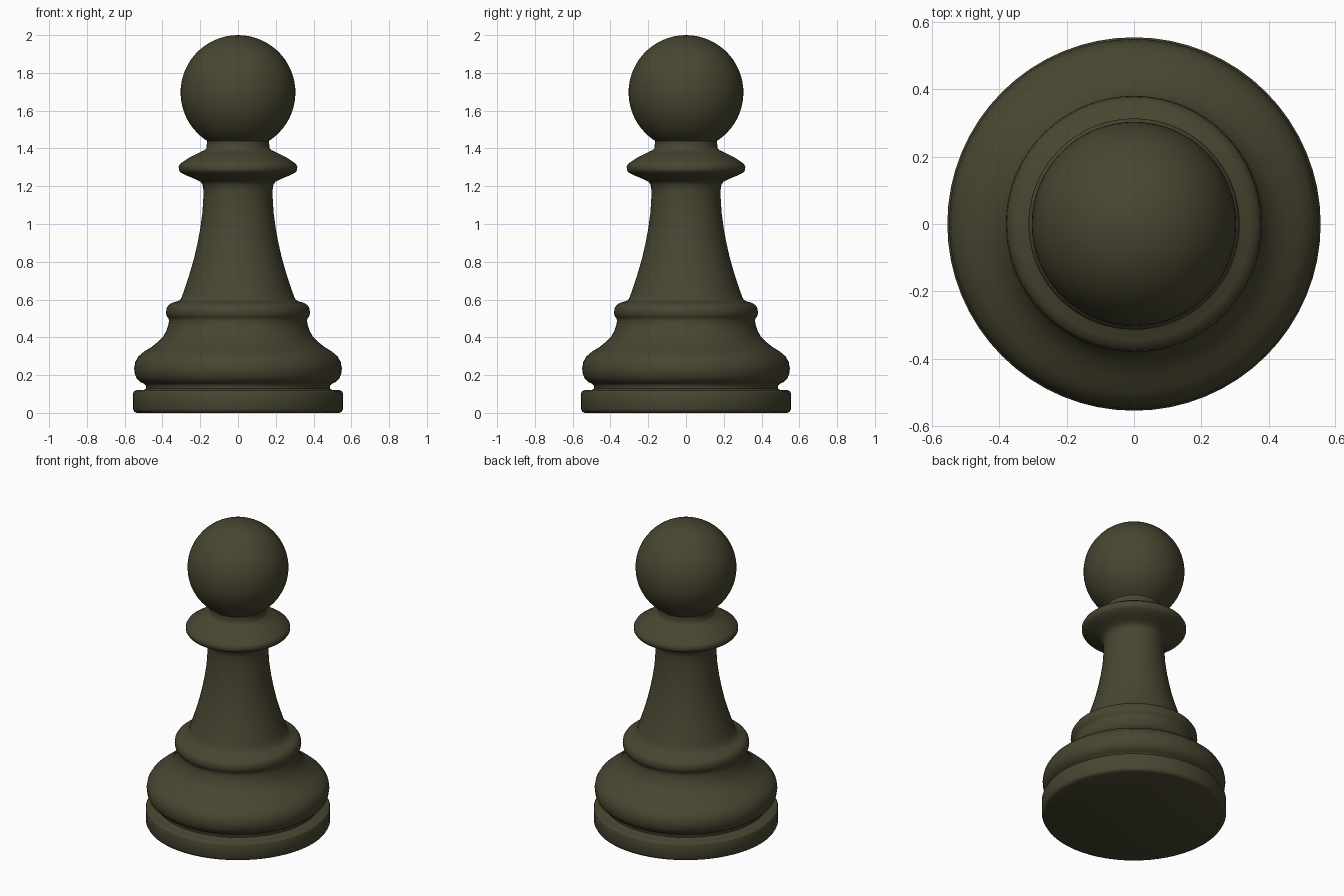
import bpy, bmesh, math

wood = bpy.data.materials.new("dark olive")
wood.diffuse_color = (0.065, 0.060, 0.030, 1)
SEGMENTS = 64


def lathe(name, profile):
    """Spin a (radius, height) profile around z."""
    bm = bmesh.new()
    verts = [bm.verts.new((r, 0, z)) for r, z in profile]
    edges = [bm.edges.new(p) for p in zip(verts, verts[1:])]
    bmesh.ops.spin(bm, geom=verts + edges, cent=(0, 0, 0), axis=(0, 0, 1),
                   angle=math.tau, steps=SEGMENTS)
    bmesh.ops.remove_doubles(bm, verts=bm.verts, dist=1e-4)
    bmesh.ops.recalc_face_normals(bm, faces=bm.faces)
    mesh = bpy.data.meshes.new(name)
    bm.to_mesh(mesh)
    bm.free()
    mesh.materials.append(wood)
    obj = bpy.data.objects.new(name, mesh)
    bpy.context.collection.objects.link(obj)
    bpy.ops.object.select_all(action='DESELECT')
    obj.select_set(True)
    bpy.context.view_layer.objects.active = obj
    bpy.ops.object.shade_smooth_by_angle(angle=math.radians(50))


# One continuous turned outline, listed part by part from the bottom up
foot = [(0, 0), (0.535, 0), (0.548, 0.006), (0.555, 0.02), (0.555, 0.105),
        (0.55, 0.116), (0.537, 0.12), (0.5, 0.121), (0.488, 0.128)]
belly = [(0.488, 0.145), (0.498, 0.155), (0.517, 0.163), (0.535, 0.18), (0.546, 0.205),
         (0.55, 0.235), (0.544, 0.27), (0.528, 0.298), (0.497, 0.325),
         (0.46, 0.347), (0.425, 0.375), (0.395, 0.405), (0.377, 0.44),
         (0.368, 0.47), (0.365, 0.49)]
ring = [(0.369, 0.502), (0.377, 0.512), (0.381, 0.53), (0.378, 0.555),
        (0.367, 0.572), (0.345, 0.584), (0.318, 0.591), (0.302, 0.603)]
stem = [(0.29, 0.635), (0.273, 0.685), (0.252, 0.75), (0.232, 0.82),
        (0.214, 0.9), (0.2, 0.975), (0.189, 1.055), (0.184, 1.13),
        (0.183, 1.18), (0.188, 1.21), (0.2, 1.225)]
collar = [(0.225, 1.237), (0.268, 1.255), (0.303, 1.272), (0.313, 1.285),
          (0.314, 1.305), (0.305, 1.32), (0.255, 1.353), (0.21, 1.376),
          (0.175, 1.392), (0.167, 1.402), (0.165, 1.425)]

# Ball head, joining the neck
R, CZ = 0.304, 1.696
start = -math.acos(0.165 / R)
head = [(R * math.cos(a), CZ + R * math.sin(a))
        for a in (start + (math.pi / 2 - start) * i / 24 for i in range(24))]
head.append((0, CZ + R))

lathe("pawn_body", foot + belly + ring + stem + collar + head)
